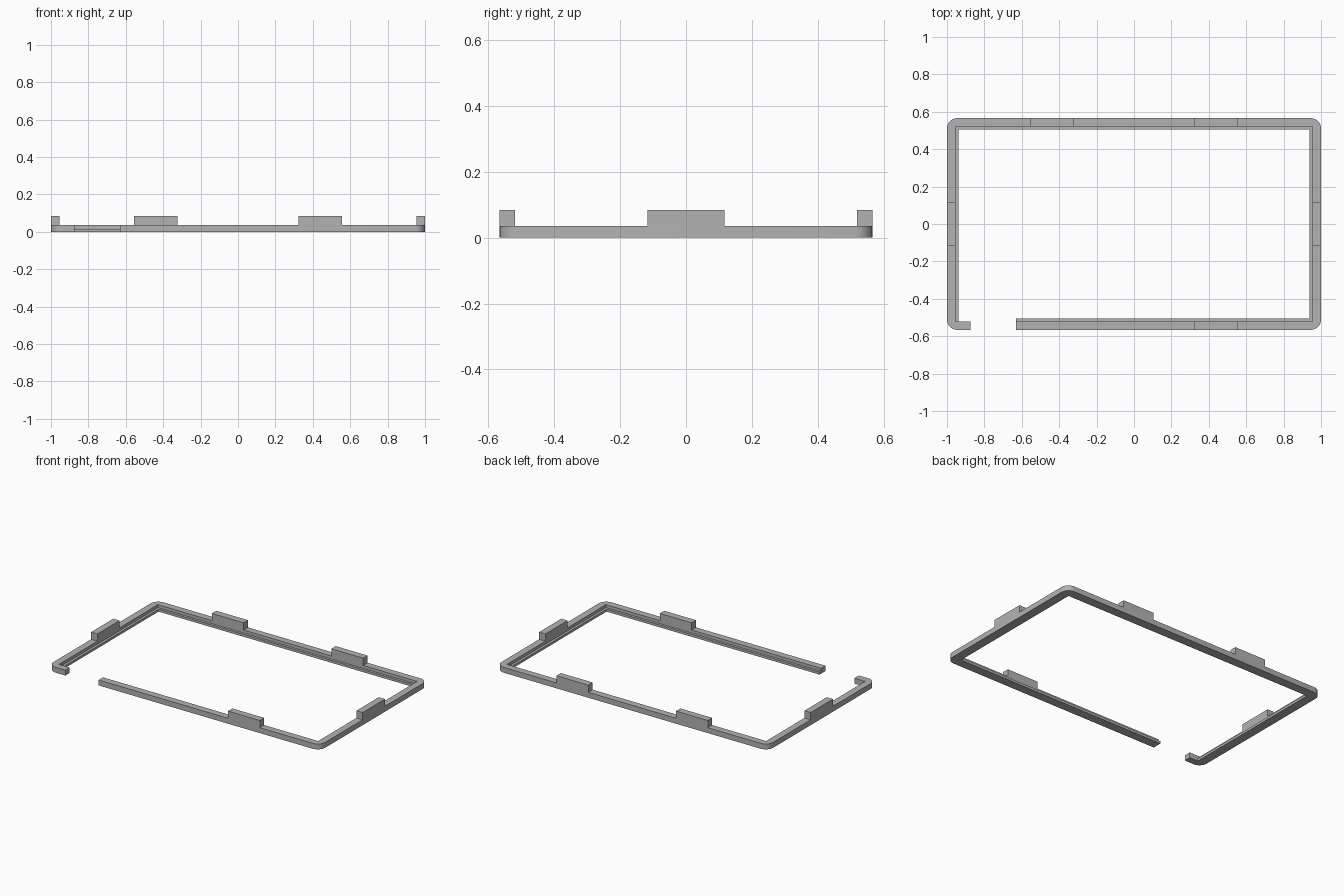
import bpy, bmesh
from math import sin, cos, pi, radians

cube = bpy.data.objects.get("Cube")
if cube:
    bpy.data.objects.remove(cube, do_unlink=True)

HX, HY = 1.0, 0.566            # half size of the frame
WALL, LEDGE = 0.046, 0.062     # distance from the outside to wall and ledge inner edges
RADIUS = 0.055
Z_LEDGE, Z_WALL, Z_TAB = 0.016, 0.036, 0.084
GAP_L, GAP_R = -0.875, -0.63   # opening in the front rail

grey = bpy.data.materials.new("plain grey")
grey.use_nodes = True
colour = (0.45, 0.45, 0.45, 1)
grey.diffuse_color = colour
grey.node_tree.nodes["Principled BSDF"].inputs["Base Color"].default_value = colour


def face(bm, points, z):
    bm.faces.new([bm.verts.new((x, y, z)) for x, y in points])


def prism(bm, points, z0, z1, bottom=True, top=True):
    """Extrude a counter-clockwise outline, with optional caps."""
    low = [bm.verts.new((x, y, z0)) for x, y in points]
    high = [bm.verts.new((x, y, z1)) for x, y in points]
    for i in range(len(points)):
        j = (i + 1) % len(points)
        bm.faces.new((low[i], low[j], high[j], high[i]))
    if bottom:
        bm.faces.new(low[::-1])
    if top:
        bm.faces.new(high)


def finish(bm, name):
    bmesh.ops.remove_doubles(bm, verts=bm.verts, dist=0.0001)
    mesh = bpy.data.meshes.new(name)
    bm.to_mesh(mesh)
    bm.free()
    mesh.materials.append(grey)
    obj = bpy.data.objects.new(name, mesh)
    bpy.context.collection.objects.link(obj)
    return obj


# Outer line: from the right of the gap, round four corners, to the left of it
outer = [(GAP_R, -HY)]
for n, (sx, sy) in enumerate([(1, -1), (1, 1), (-1, 1), (-1, -1)]):
    for k in range(9):
        a = (n - 1) * pi / 2 + k * pi / 16
        outer.append((sx * (HX - RADIUS) + RADIUS * cos(a),
                      sy * (HY - RADIUS) + RADIUS * sin(a)))
outer.append((GAP_L, -HY))

wx, wy = HX - WALL, HY - WALL
lx, ly = HX - LEDGE, HY - LEDGE
wall_in = [(-wx, -wy), (-wx, wy), (wx, wy), (wx, -wy), (GAP_R, -wy)]
ledge_in = [(-lx, -wy), (-lx, ly), (lx, ly), (lx, -ly), (GAP_R, -ly)]
stub_end = [(GAP_L, -wy)]

# Open frame: base with the ledge, ledge top, and the wall above it
bm = bmesh.new()
prism(bm, outer + stub_end + ledge_in, 0, Z_LEDGE, top=False)
face(bm, wall_in[::-1] + ledge_in, Z_LEDGE)
prism(bm, outer + stub_end + wall_in, Z_LEDGE, Z_WALL, bottom=False)
frame = finish(bm, "open_frame")
bpy.ops.object.select_all(action="DESELECT")
frame.select_set(True)
bpy.context.view_layer.objects.active = frame
bpy.ops.object.shade_smooth_by_angle(angle=radians(30))


def tab(name, x0, x1, y0, y1):
    bm = bmesh.new()
    prism(bm, [(x0, y0), (x1, y0), (x1, y1), (x0, y1)], Z_WALL, Z_TAB, bottom=False)
    finish(bm, name)


# Upright tabs flush with the outside of the frame
IN, OUT, HALF = 0.323, 0.557, 0.117
tab("back_left_tab", IN, OUT, wy, HY)
tab("back_right_tab", -OUT, -IN, wy, HY)
tab("front_left_tab", IN, OUT, -HY, -wy)
tab("left_tab", wx, HX, -HALF, HALF)
tab("right_tab", -HX, -wx, -HALF, HALF)
